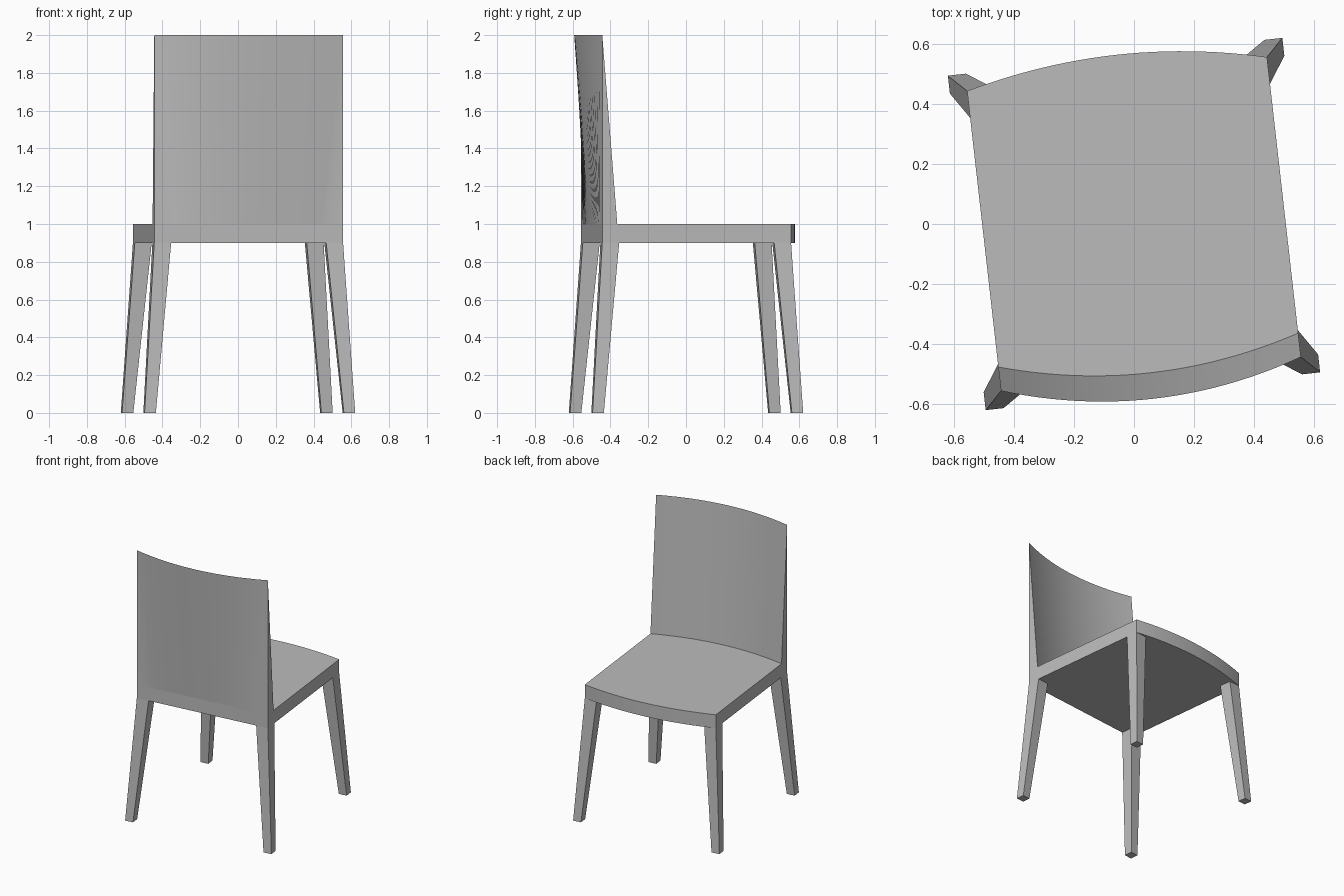
import bpy, bmesh, math

cube = bpy.data.objects.get("Cube")
if cube:
    bpy.data.objects.remove(cube)

TURN = math.radians(6.45)   # whole chair is turned slightly about z
HALF = 0.503                # half width of the seat
SEAT_LOW, SEAT_TOP, BACK_TOP = 0.9, 1.0, 2.0
STEPS = 24
us = [2 * i / STEPS - 1 for i in range(STEPS + 1)]

grey = bpy.data.materials.new("plain grey")
grey.use_nodes = True
colour = (0.5, 0.5, 0.5, 1)
grey.diffuse_color = colour
grey.node_tree.nodes["Principled BSDF"].inputs["Base Color"].default_value = colour


def finish(name, bm):
    """Turn a bmesh into a shaded, coloured chair part."""
    bmesh.ops.recalc_face_normals(bm, faces=bm.faces)
    mesh = bpy.data.meshes.new(name)
    bm.to_mesh(mesh)
    bm.free()
    mesh.materials.append(grey)
    obj = bpy.data.objects.new(name, mesh)
    obj.rotation_euler.z = TURN
    bpy.context.collection.objects.link(obj)
    bpy.ops.object.select_all(action='DESELECT')
    obj.select_set(True)
    bpy.context.view_layer.objects.active = obj
    bpy.ops.object.shade_smooth_by_angle(angle=math.radians(30))


def loft(name, lower, upper):
    """Closed solid between two outlines with equal point counts."""
    bm = bmesh.new()
    a = [bm.verts.new(p) for p in lower]
    b = [bm.verts.new(p) for p in upper]
    bm.faces.new(a)
    bm.faces.new(b)
    for i in range(len(a)):
        j = (i + 1) % len(a)
        bm.faces.new((a[i], a[j], b[j], b[i]))
    finish(name, bm)


def bow(u, depth):
    return depth * (1 - u * u)


# Seat slab with a bowed free edge
outline = [(HALF * u, HALF + bow(u, 0.064)) for u in us] + [(HALF, -HALF), (-HALF, -HALF)]
loft("seat", [(x, y, SEAT_LOW) for x, y in outline], [(x, y, SEAT_TOP) for x, y in outline])

# Backrest: wedge tapering to a curved sharp top edge
bm = bmesh.new()
top = [bm.verts.new((HALF * u, -HALF - bow(u, 0.083), BACK_TOP)) for u in us]
inner = [bm.verts.new((HALF * u, -HALF + 0.08 - bow(u, 0.076), SEAT_TOP)) for u in us]
outer = [bm.verts.new((HALF * 0.84 * u, -HALF, SEAT_TOP)) for u in us]
corners = [bm.verts.new((s * HALF, -HALF, SEAT_TOP)) for s in (-1, 1)]
for row in (inner, outer):
    for i in range(STEPS):
        bm.faces.new((row[i], row[i + 1], top[i + 1], top[i]))
for corner, end in zip(corners, (0, -1)):
    bm.faces.new((corner, outer[end], top[end]))
    bm.faces.new((corner, inner[end], top[end]))
bm.faces.new(inner + [corners[1]] + outer[::-1] + [corners[0]])
finish("backrest", bm)


# Tapered legs splaying outward from the seat corners
def leg_square(sx, sy, near, far, z):
    return [(sx * x, sy * y, z) for x, y in ((near, near), (far, near), (far, far), (near, far))]


for sy, end in ((1, "seat_edge"), (-1, "backrest")):
    for sx, side in ((1, "left"), (-1, "right")):
        loft(f"{end}_leg_{side}",
             leg_square(sx, sy, 0.501, 0.561, 0),
             leg_square(sx, sy, 0.413, HALF, SEAT_LOW))
